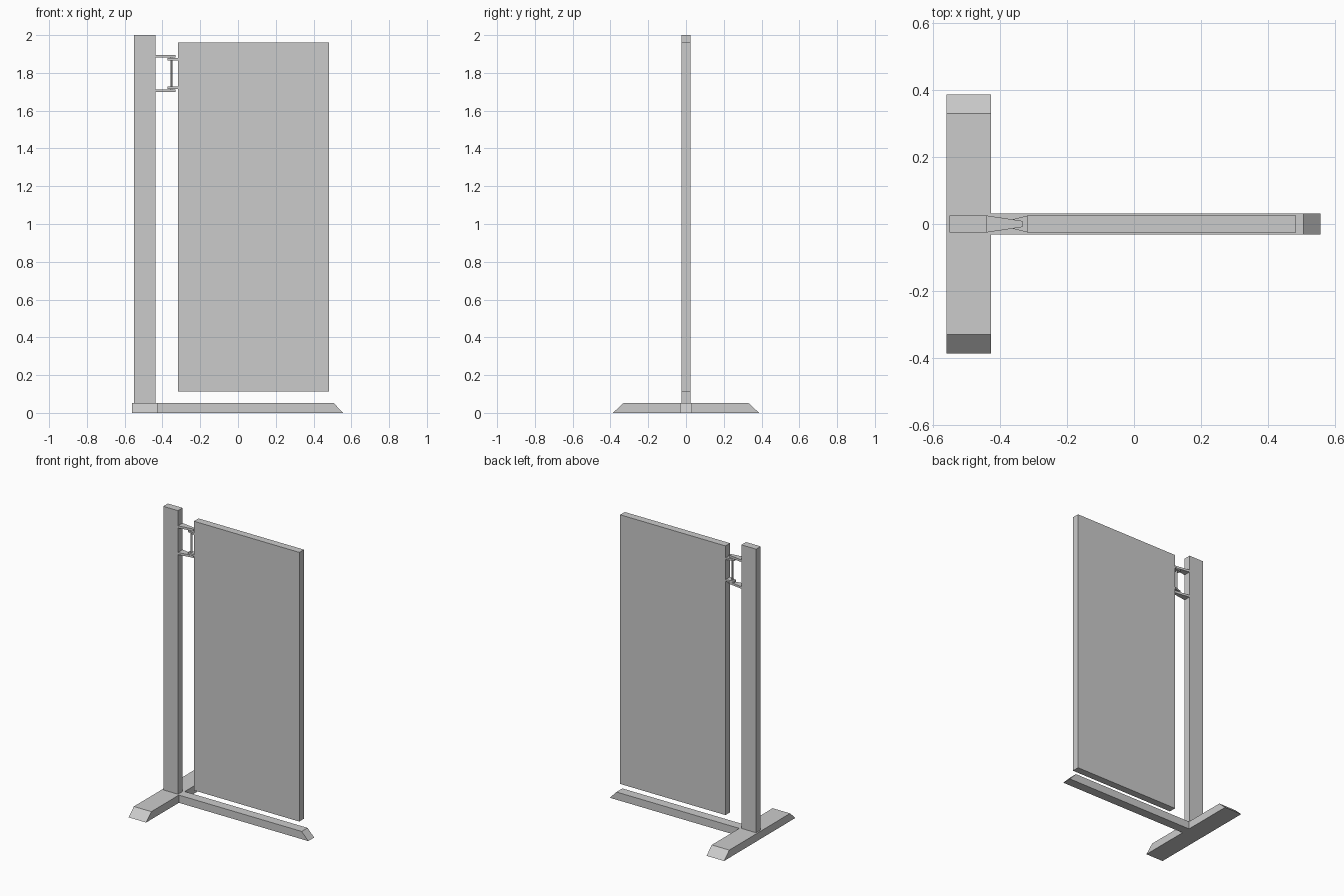
import bpy, bmesh

if "Cube" in bpy.data.objects:
    bpy.data.objects.remove(bpy.data.objects["Cube"])


def prism(name, pts, axis, lo, hi):
    """Extrude a 2D outline along an axis ('x', 'y' or 'z')."""
    place = {'x': lambda a, b, c: (c, a, b),
             'y': lambda a, b, c: (a, c, b),
             'z': lambda a, b, c: (a, b, c)}[axis]
    bm = bmesh.new()
    rings = [[bm.verts.new(place(a, b, c)) for a, b in pts] for c in (lo, hi)]
    n = len(pts)
    bm.faces.new(rings[0])
    bm.faces.new(rings[1])
    for i in range(n):
        j = (i + 1) % n
        bm.faces.new((rings[0][i], rings[0][j], rings[1][j], rings[1][i]))
    bmesh.ops.recalc_face_normals(bm, faces=bm.faces)
    me = bpy.data.meshes.new(name)
    bm.to_mesh(me)
    bm.free()
    ob = bpy.data.objects.new(name, me)
    bpy.context.collection.objects.link(ob)
    return ob


def box(name, x0, x1, hy, z0, z1):
    return prism(name, [(x0, -hy), (x1, -hy), (x1, hy), (x0, hy)], 'z', z0, z1)


# Base: cross foot and long foot with chamfered ends
H = 0.053
prism("cross_foot", [(-0.387, 0), (0.387, 0), (0.33, H), (-0.33, H)], 'x', -0.56, -0.427)
prism("long_foot", [(-0.427, 0), (0.556, 0), (0.506, H), (-0.427, H)], 'y', -0.032, 0.032)

# Upright post and hanging panel
box("post", -0.55, -0.438, 0.025, H, 2.0)
box("panel", -0.317, 0.483, 0.025, 0.112, 1.96)

# Hinge: tapered plates from the post and panel, above and below the centre
MID = 1.797


def taper_plate(name, x_wide, x_tip, tip, z0, z1):
    prism(name, [(x_wide, -0.025), (x_tip, -tip), (x_tip, tip), (x_wide, 0.025)], 'z', z0, z1)


for s, label in ((1, "upper"), (-1, "lower")):
    za, zb = sorted((MID + s * 0.084, MID + s * 0.099))
    taper_plate(label + "_post_plate", -0.438, -0.332, 0.009, za, zb)
    za, zb = sorted((MID + s * 0.069, MID + s * 0.081))
    taper_plate(label + "_panel_plate", -0.317, -0.373, 0.011, za, zb)

# Hinge pin
bpy.ops.mesh.primitive_cylinder_add(vertices=12, radius=0.006, depth=0.18,
                                    location=(-0.352, 0, MID))
bpy.context.object.name = "hinge_pin"
bpy.ops.object.shade_smooth_by_angle()
